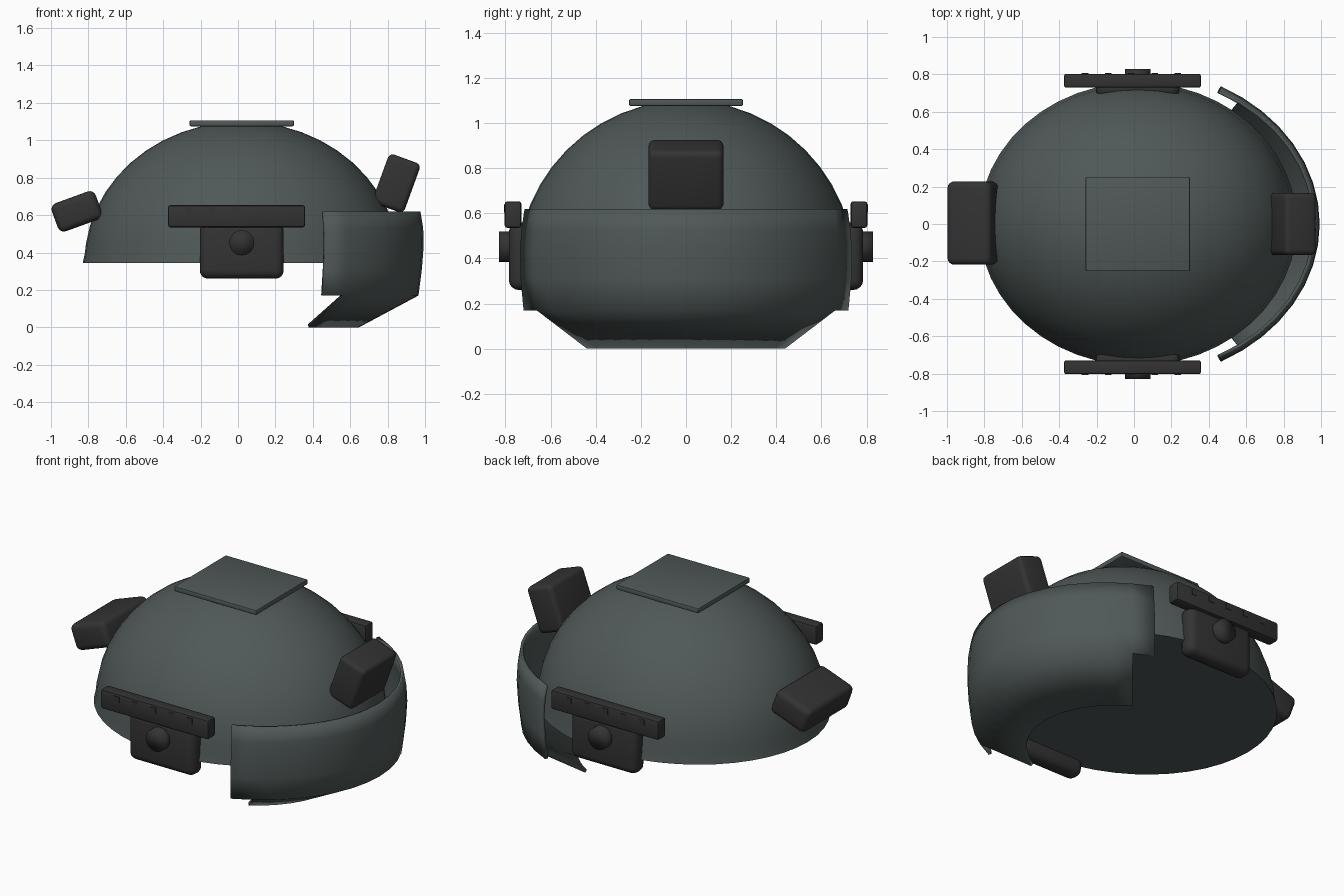
import bpy, bmesh
from math import sin, cos, pi, radians

if "Cube" in bpy.data.objects:
    bpy.data.objects.remove(bpy.data.objects["Cube"])


def make_material(name, rgb):
    m = bpy.data.materials.new(name)
    m.use_nodes = True
    col = (*rgb, 1)
    m.diffuse_color = col
    m.node_tree.nodes["Principled BSDF"].inputs["Base Color"].default_value = col
    return m


GREEN = make_material("grey green", (0.08, 0.1, 0.097))
BLACK = make_material("matte black", (0.033, 0.033, 0.033))


def finish(bm, name, mat, angle=35):
    bmesh.ops.recalc_face_normals(bm, faces=bm.faces)
    me = bpy.data.meshes.new(name)
    bm.to_mesh(me)
    bm.free()
    me.materials.append(mat)
    ob = bpy.data.objects.new(name, me)
    bpy.context.collection.objects.link(ob)
    bpy.ops.object.select_all(action="DESELECT")
    ob.select_set(True)
    bpy.context.view_layer.objects.active = ob
    bpy.ops.object.shade_smooth_by_angle(angle=radians(angle))
    return ob


def box(name, mat, loc, size, bevel, tilt=0, segments=4):
    bm = bmesh.new()
    bmesh.ops.create_cube(bm, size=1)
    bmesh.ops.scale(bm, vec=size, verts=bm.verts)
    if bevel:
        bmesh.ops.bevel(bm, geom=bm.edges[:], offset=bevel, segments=segments,
                        profile=0.5, affect="EDGES")
    ob = finish(bm, name, mat)
    ob.location = loc
    ob.rotation_euler.y = radians(tilt)
    return ob


# Dome: elliptical profile with a slightly flared brim and a flat underside
CX, SEGS, RINGS = 0.02, 48, 12
profile = [(0.85, 0.345), (0.838, 0.4)]
profile += [(0.84 * cos(t), 0.35 + 0.75 * sin(t))
            for t in (pi / 2 * i / RINGS for i in range(1, RINGS))]
bm = bmesh.new()
rings = [[bm.verts.new((CX + r * cos(2 * pi * j / SEGS),
                        0.89 * r * sin(2 * pi * j / SEGS), z))
          for j in range(SEGS)] for r, z in profile]
for a, b in zip(rings, rings[1:]):
    for j in range(SEGS):
        k = (j + 1) % SEGS
        bm.faces.new((a[j], a[k], b[k], b[j]))
crown = bm.verts.new((CX, 0, 1.1))
for j in range(SEGS):
    bm.faces.new((rings[-1][j], rings[-1][(j + 1) % SEGS], crown))
bm.faces.new(rings[0])
finish(bm, "helmet_dome", GREEN)

# Visor: curved band whose lower lip tucks inward, with its end columns left out
COLS, HALF = 16, 62
levels = [(0.62, 0.975, 0.81), (0.53, 0.99, 0.825), (0.44, 0.993, 0.833),
          (0.31, 0.983, 0.83), (0.17, 0.965, 0.815), (0, 0.647, 0.54)]
bm = bmesh.new()
grid = []
for z, rx, ry in levels:
    angles = [radians(HALF * (2 * j / COLS - 1)) for j in range(COLS + 1)]
    grid.append([bm.verts.new((rx * cos(t), ry * sin(t), z)) for t in angles])
for i, (a, b) in enumerate(zip(grid, grid[1:])):
    trim = 1 if i == len(levels) - 2 else 0
    for j in range(trim, COLS - trim):
        bm.faces.new((a[j], b[j], b[j + 1], a[j + 1]))
loose = [v for v in bm.verts if not v.link_faces]
bmesh.ops.delete(bm, geom=loose, context="VERTS")
visor = finish(bm, "visor", GREEN, 70)
if visor.data.polygons[COLS // 2].normal.x < 0:
    visor.data.flip_normals()
solid = visor.modifiers.new("thickness", "SOLIDIFY")
solid.thickness = 0.018
solid.offset = -1

# Top plate
box("top_plate", GREEN, (CX, 0, 1.091), (0.56, 0.505, 0.032), 0.008, segments=2)

# Equipment pods over the visor and on the opposite end
box("visor_pod", BLACK, (0.847, 0, 0.77), (0.18, 0.333, 0.28), 0.028, 20)
box("rear_pod", BLACK, (-0.862, 0.005, 0.62), (0.25, 0.445, 0.16), 0.035, -20)

# Side fittings, repeated on both sides
for side, label in ((-1, "front"), (1, "back")):
    box(label + "_rail", BLACK, (-0.008, side * 0.766, 0.594),
        (0.733, 0.074, 0.118), 0.012, segments=2)
    box(label + "_ear_pad", BLACK, (CX, side * 0.73, 0.41),
        (0.449, 0.11, 0.3), 0.045)
    for i in range(5):
        box(f"{label}_rail_stud_{i + 1}", BLACK,
            (-0.262 + 0.124 * i, side * 0.8, 0.622), (0.035, 0.012, 0.035), 0)
    bm = bmesh.new()
    bmesh.ops.create_cone(bm, cap_ends=True, segments=32, radius1=0.067,
                          radius2=0.067, depth=0.08)
    knob = finish(bm, label + "_knob", BLACK, 180)
    knob.rotation_euler.x = pi / 2
    knob.location = (CX, side * 0.789, 0.452)
